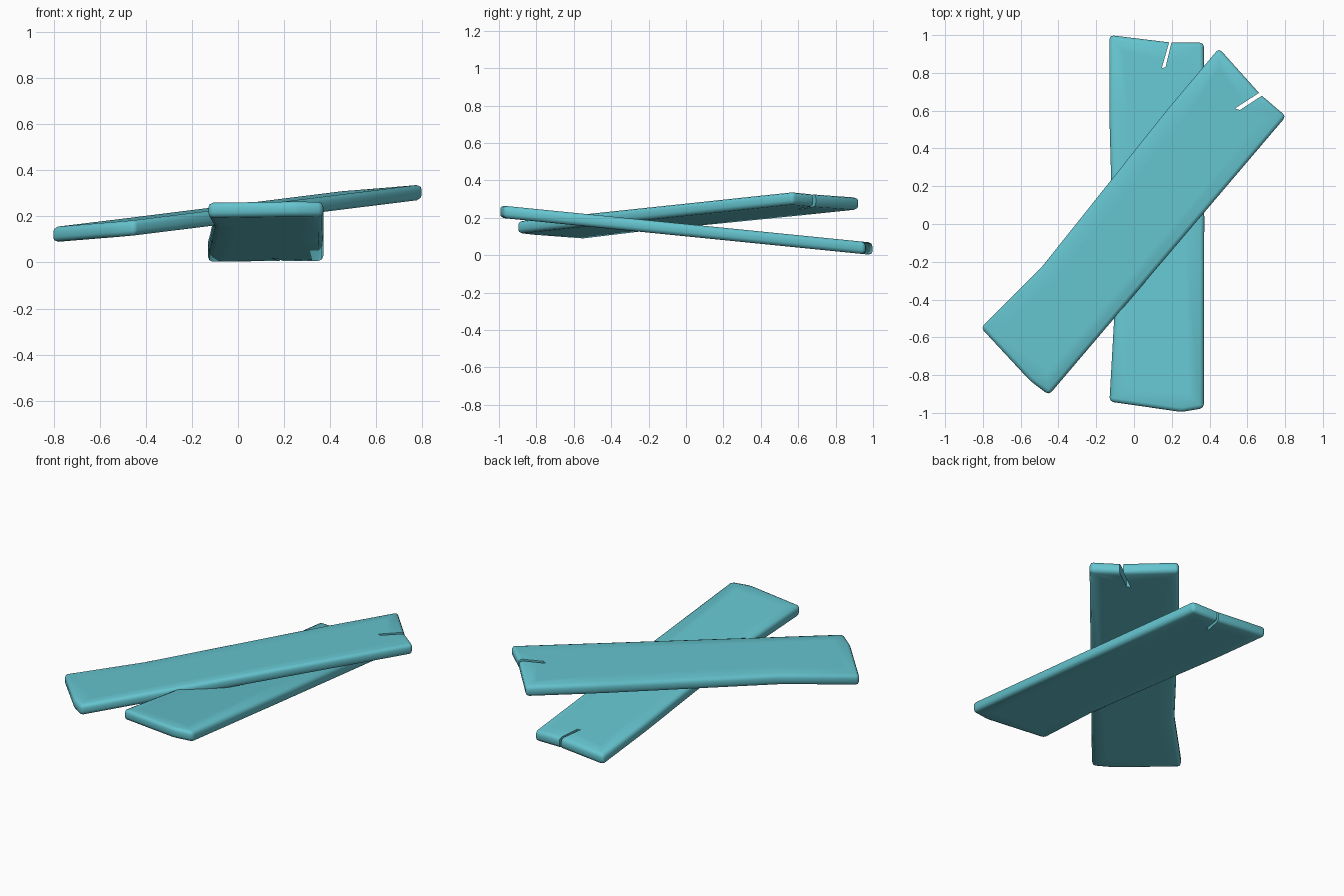
import bpy
import bmesh
import math

cube = bpy.data.objects.get("Cube")
if cube:
    bpy.data.objects.remove(cube, do_unlink=True)

THICKNESS = 0.066

teal = bpy.data.materials.new("teal_wood")
teal.use_nodes = True
color = (0.13, 0.55, 0.62, 1)
teal.diffuse_color = color
teal.node_tree.nodes["Principled BSDF"].inputs["Base Color"].default_value = color


def prism(bm, outline, bottom, height):
    """Extrude a flat outline straight up."""
    face = bm.faces.new([bm.verts.new((x, y, bottom)) for x, y in outline])
    top = bmesh.ops.extrude_face_region(bm, geom=[face])["geom"]
    bmesh.ops.translate(bm, vec=(0, 0, height),
                        verts=[v for v in top if isinstance(v, bmesh.types.BMVert)])
    bmesh.ops.recalc_face_normals(bm, faces=bm.faces)


def make_object(name, bm):
    mesh = bpy.data.meshes.new(name)
    bm.to_mesh(mesh)
    bm.free()
    mesh.materials.append(teal)
    obj = bpy.data.objects.new(name, mesh)
    bpy.context.collection.objects.link(obj)
    return obj


def plank(name, outline, crack, height, slope_x, slope_y):
    """Rounded board, tilted by its slopes, with a narrow crack in one end."""
    bm = bmesh.new()
    prism(bm, outline, -THICKNESS / 2, THICKNESS)
    bmesh.ops.bevel(bm, geom=bm.edges[:], offset=0.021, segments=2,
                    profile=0.5, affect='EDGES', clamp_overlap=True)
    # inner loop keeps the soft edge shading near the rim
    broad = sorted(bm.faces, key=lambda f: f.calc_area())[-2:]
    bmesh.ops.inset_individual(bm, faces=broad, thickness=0.08)
    for v in bm.verts:
        v.co.z += height + slope_x * v.co.x + slope_y * v.co.y
    board = make_object(name, bm)

    # crack cut through the end
    bm = bmesh.new()
    prism(bm, crack, -0.5, 1.5)
    cutter = make_object(name + "_crack_cutter", bm)
    cutter.hide_render = True

    bpy.ops.object.select_all(action='DESELECT')
    board.select_set(True)
    bpy.context.view_layer.objects.active = board
    bpy.ops.object.shade_smooth_by_angle(angle=math.radians(60))
    cut = board.modifiers.new("crack", 'BOOLEAN')
    cut.operation = 'DIFFERENCE'
    cut.solver = 'EXACT'
    cut.object = cutter
    bpy.ops.object.modifier_apply(modifier=cut.name)
    bpy.data.objects.remove(cutter, do_unlink=True)
    return board


# Board lying underneath, sloping down towards the back
plank("lower_plank",
      [(-0.13, 1.0), (-0.13, 0.56), (-0.12, 0.2), (-0.105, -0.5), (-0.13, -0.94),
       (0.25, -0.995), (0.37, -0.975), (0.372, 0), (0.37, 0.96), (0.2, 0.96)],
      [(0.147, 0.825), (0.167, 0.83), (0.215, 1.03), (0.205, 1.03)],
      0.134, 0, -0.1)

# Board resting diagonally across it
plank("upper_plank",
      [(-0.81, -0.55), (-0.55, -0.83), (-0.45, -0.905), (0.805, 0.57),
       (0.67, 0.685), (0.45, 0.93), (0.18, 0.61), (-0.49, -0.23)],
      [(0.535, 0.612), (0.56, 0.603), (0.74, 0.72), (0.725, 0.735)],
      0.213, 0.102, 0.019)
